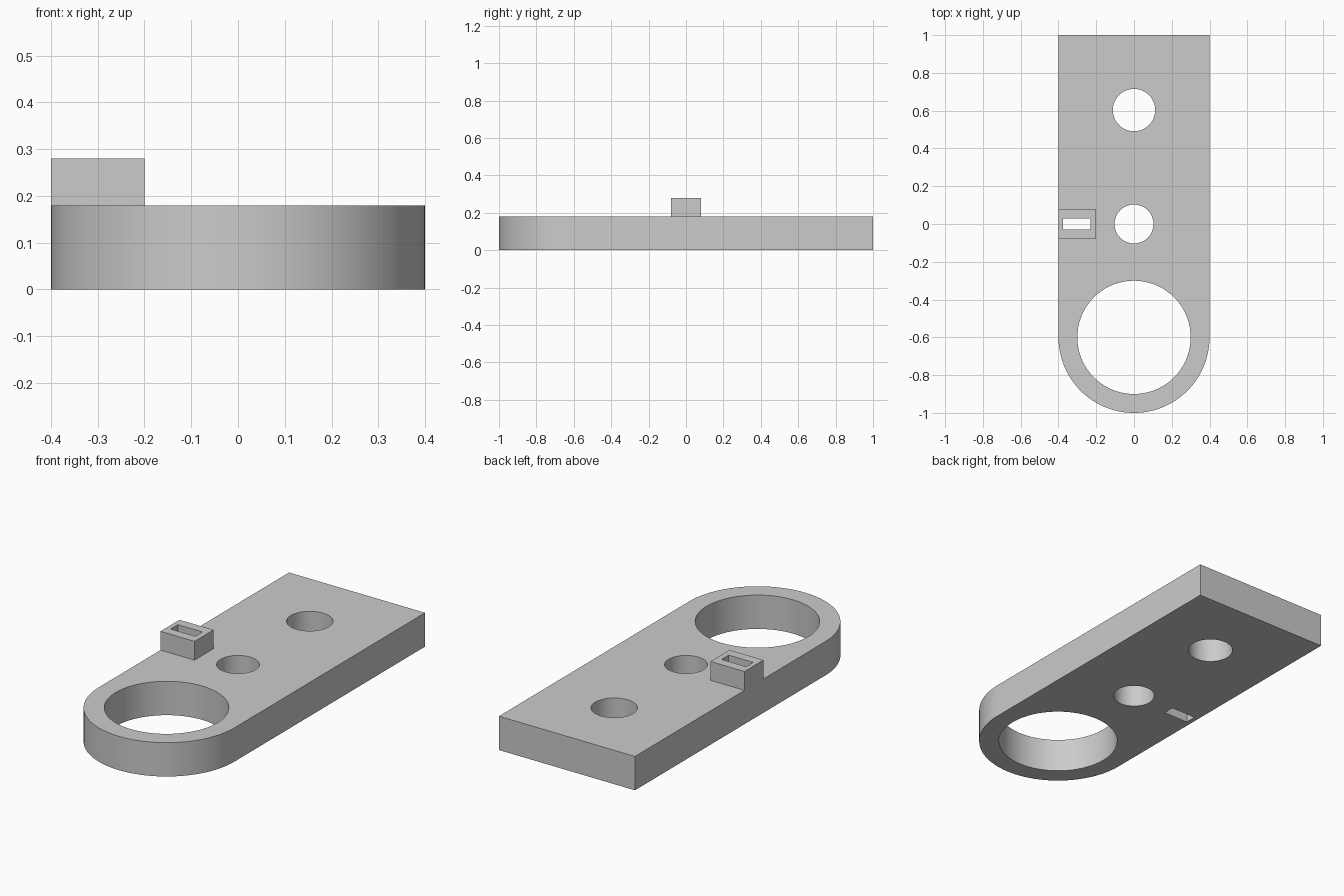
import bpy
import bmesh
from math import pi, sin, cos, radians

old = bpy.data.objects.get("Cube")
if old:
    bpy.data.objects.remove(old, do_unlink=True)

grey = bpy.data.materials.new("plain grey")
grey.use_nodes = True
colour = (0.6, 0.6, 0.6, 1)
grey.diffuse_color = colour
grey.node_tree.nodes["Principled BSDF"].inputs["Base Color"].default_value = colour


def arc(cx, cy, r, start=0, end=2 * pi, steps=72, closed=True):
    count = steps if closed else steps + 1
    angles = [start + (end - start) * i / steps for i in range(count)]
    return [(cx + r * cos(a), cy + r * sin(a)) for a in angles]


def rectangle(x0, x1, y0, y1):
    return [(x0, y0), (x1, y0), (x1, y1), (x0, y1)]


def extruded_part(name, loops, bottom, top):
    """Fill an outline with holes, then extrude it upward into a solid."""
    bm = bmesh.new()
    edges = []
    for loop in loops:
        verts = [bm.verts.new((x, y, bottom)) for x, y in loop]
        edges += [bm.edges.new((v, verts[i - 1])) for i, v in enumerate(verts)]
    bmesh.ops.triangle_fill(bm, edges=edges, use_beauty=True, normal=(0, 0, 1))
    grown = bmesh.ops.extrude_face_region(bm, geom=bm.faces[:], use_keep_orig=True)
    moved = [g for g in grown["geom"] if isinstance(g, bmesh.types.BMVert)]
    bmesh.ops.translate(bm, verts=moved, vec=(0, 0, top - bottom))
    bmesh.ops.recalc_face_normals(bm, faces=bm.faces[:])
    mesh = bpy.data.meshes.new(name)
    bm.to_mesh(mesh)
    bm.free()
    mesh.materials.append(grey)
    obj = bpy.data.objects.new(name, mesh)
    bpy.context.collection.objects.link(obj)
    bpy.ops.object.select_all(action='DESELECT')
    obj.select_set(True)
    bpy.context.view_layer.objects.active = obj
    bpy.ops.object.shade_smooth_by_angle(angle=radians(30))
    return obj


half_width, thickness = 0.4, 0.18
slot = rectangle(-0.375, -0.23, -0.03, 0.03)

# Plate: square back end, rounded front end, three round holes and the slot
outline = arc(0, -0.6, half_width, pi, 2 * pi, 48, closed=False)
outline += [(half_width, 1), (-half_width, 1)]
holes = [arc(0, -0.6, 0.3), arc(0, 0, 0.103), arc(0, 0.603, 0.112)]
extruded_part("plate", [outline, *holes, slot], 0, thickness)

# Raised block around the slot on the right edge
block = rectangle(-half_width, -0.2, -0.08, 0.08)
extruded_part("slotted_block", [block, slot], thickness, 0.28)
